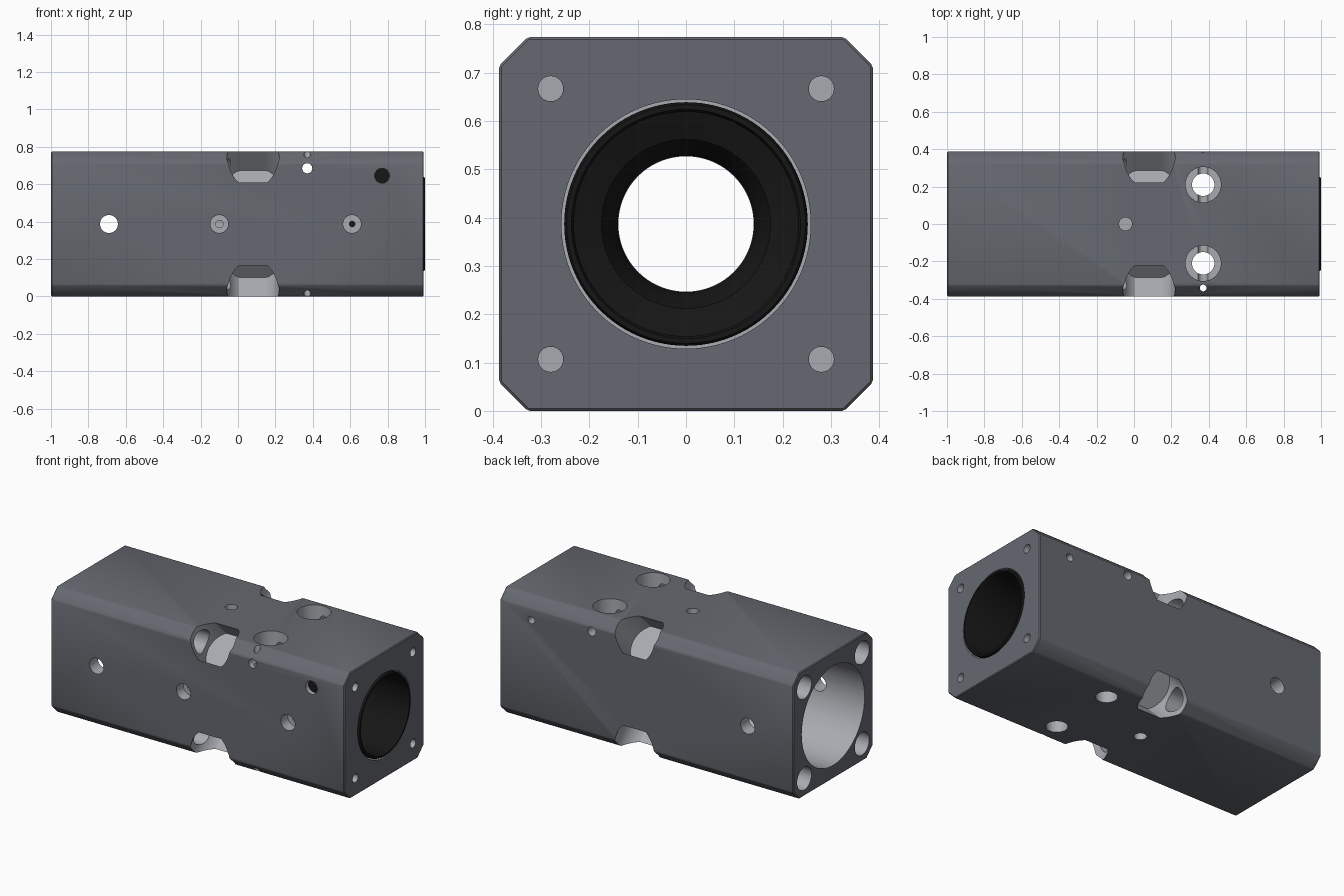
import bpy, bmesh
from math import cos, sin, pi, sqrt
from mathutils import Vector, Matrix

if "Cube" in bpy.data.objects:
    bpy.data.objects.remove(bpy.data.objects["Cube"])

H = 0.387            # half width of the square section
C = 0.06             # long edge chamfer
ZC = H               # height of the bore axis


def material(name, col):
    m = bpy.data.materials.new(name)
    m.diffuse_color = (*col, 1)
    m.use_nodes = True
    m.node_tree.nodes["Principled BSDF"].inputs["Base Color"].default_value = m.diffuse_color
    return m


def new_object(name, bm, mats=()):
    bmesh.ops.recalc_face_normals(bm, faces=bm.faces)
    me = bpy.data.meshes.new(name)
    bm.to_mesh(me)
    bm.free()
    ob = bpy.data.objects.new(name, me)
    bpy.context.collection.objects.link(ob)
    for m in mats:
        me.materials.append(m)
    return ob


def smooth(ob):
    bpy.ops.object.select_all(action='DESELECT')
    ob.select_set(True)
    bpy.context.view_layer.objects.active = ob
    bpy.ops.object.shade_smooth_by_angle(angle=0.5)


def prism(bm, pts, start, axis, length):
    """Extrude a 2D outline from start along axis."""
    w = Vector(axis).normalized()
    u = Vector((1, 0, 0)) if abs(w.x) < 0.5 else Vector((0, 1, 0))
    v = w.cross(u)
    a = [bm.verts.new(Vector(start) + u * p + v * q) for p, q in pts]
    b = [bm.verts.new(x.co + w * length) for x in a]
    bm.faces.new(a)
    bm.faces.new(b)
    n = len(pts)
    for i in range(n):
        bm.faces.new((a[i], a[(i + 1) % n], b[(i + 1) % n], b[i]))


def circle(r, n=48):
    return [(r * cos(2 * pi * i / n), r * sin(2 * pi * i / n)) for i in range(n)]


dark = material("dark_finish", (0.13, 0.14, 0.16))
bare = material("bare_metal", (0.40, 0.41, 0.44))
black = material("black_insert", (0.008, 0.008, 0.008))

# Block: chamfered square bar
k = H - C
outline = [(H, k), (k, H), (-k, H), (-H, k), (-H, -k), (-k, -H), (k, -H), (H, -k)]
bm = bmesh.new()
prism(bm, outline, (-1, 0, ZC), (1, 0, 0), 1.993)
bmesh.ops.recalc_face_normals(bm, faces=bm.faces)
bmesh.ops.bevel(bm, geom=bm.edges[:], offset=0.005, segments=1, affect='EDGES')
block = new_object("block", bm, (dark, bare))


def cut(pts, start, axis, length):
    bm = bmesh.new()
    prism(bm, pts, start, axis, length)
    ob = new_object("cutter", bm)
    ob.hide_render = True
    mod = block.modifiers.new("cut", 'BOOLEAN')
    mod.operation, mod.solver, mod.object = 'DIFFERENCE', 'EXACT', ob
    bpy.context.view_layer.objects.active = block
    bpy.ops.object.modifier_apply(modifier=mod.name)
    bpy.data.objects.remove(ob)


def drill(r, start, axis, length, n=32):
    cut(circle(r, n), start, axis, length)


# Main bore: wide at the left, narrow in the middle, seat for the bushing
drill(0.305, (-1.1, 0, ZC), (1, 0, 0), 0.9, 96)
drill(0.14, (-0.3, 0, ZC), (1, 0, 0), 0.9, 64)
drill(0.258, (0.5, 0, ZC), (1, 0, 0), 0.6, 96)

# Corner holes and diagonal edge pockets with flattened sides
pocket = [(p, max(-0.117, min(0.117, q))) for p, q in circle(0.14, 64)]
for sy in (-1, 1):
    for sz in (-1, 1):
        y, z = sy * 0.28, ZC + sz * 0.28
        drill(0.07, (-1.1, y, z), (1, 0, 0), 1.18)
        drill(0.026, (1.1, y, z), (-1, 0, 0), 0.22)
        d = 0.286 / sqrt(2)
        cut(pocket, (0.08, sy * d, ZC + sz * d), (0, sy, sz), 0.4)

# Front and back face holes
F, B = (0, 1, 0), (0, -1, 0)
drill(0.048, (-0.69, -0.5, ZC), F, 1)
drill(0.027, (0.37, -0.5, 0.685), F, 1)
for x, r in ((-0.10, 0.02), (0.61, 0.015)):
    drill(0.048, (x, -0.5, ZC), F, 0.18)
    drill(r, (x, -0.5, ZC), F, 0.39)
drill(0.04, (0.77, -0.5, 0.645), F, 0.3)
drill(0.022, (0.78, 0.5, 0.645), B, 0.3)

# Top and bottom face holes
U, D = (0, 0, 1), (0, 0, -1)
for y in (-0.21, 0.21):
    drill(0.06, (0.37, y, -0.1), U, 1)
    drill(0.095, (0.37, y, 0.9), D, 0.22)
drill(0.018, (0.37, -0.342, -0.1), U, 1)
drill(0.035, (-0.045, 0, 0.9), D, 0.24)
drill(0.035, (-0.045, 0, -0.1), U, 0.22)

# Machined surfaces lie inside the outer skin and stay bare
for p in block.data.polygons:
    c = p.center
    y, z = abs(c.y), abs(c.z - ZC)
    depth = min(H - y, H - z, (2 * H - C - y - z) / sqrt(2), c.x + 1, 0.993 - c.x)
    p.material_index = 1 if depth > 0.004 else 0
smooth(block)

# Bushing: revolved black sleeve, (x, radius)
profile = [(0.505, 0.252), (0.99, 0.252), (1.0, 0.247), (1.0, 0.237), (0.99, 0.232),
           (0.60, 0.232), (0.58, 0.175), (0.53, 0.145), (0.505, 0.141)]
bm = bmesh.new()
N = 96
rings = [[bm.verts.new((x, r * cos(2 * pi * i / N), ZC + r * sin(2 * pi * i / N)))
          for i in range(N)] for x, r in profile]
for j, a in enumerate(rings):
    b = rings[(j + 1) % len(rings)]
    for i in range(N):
        bm.faces.new((a[i], a[(i + 1) % N], b[(i + 1) % N], b[i]))
smooth(new_object("bushing", bm, (black,)))

# Black plug in the front upper hole
bm = bmesh.new()
prism(bm, circle(0.0395, 32), (0.77, -0.36, 0.645), F, 0.14)
smooth(new_object("hole_plug", bm, (black,)))
